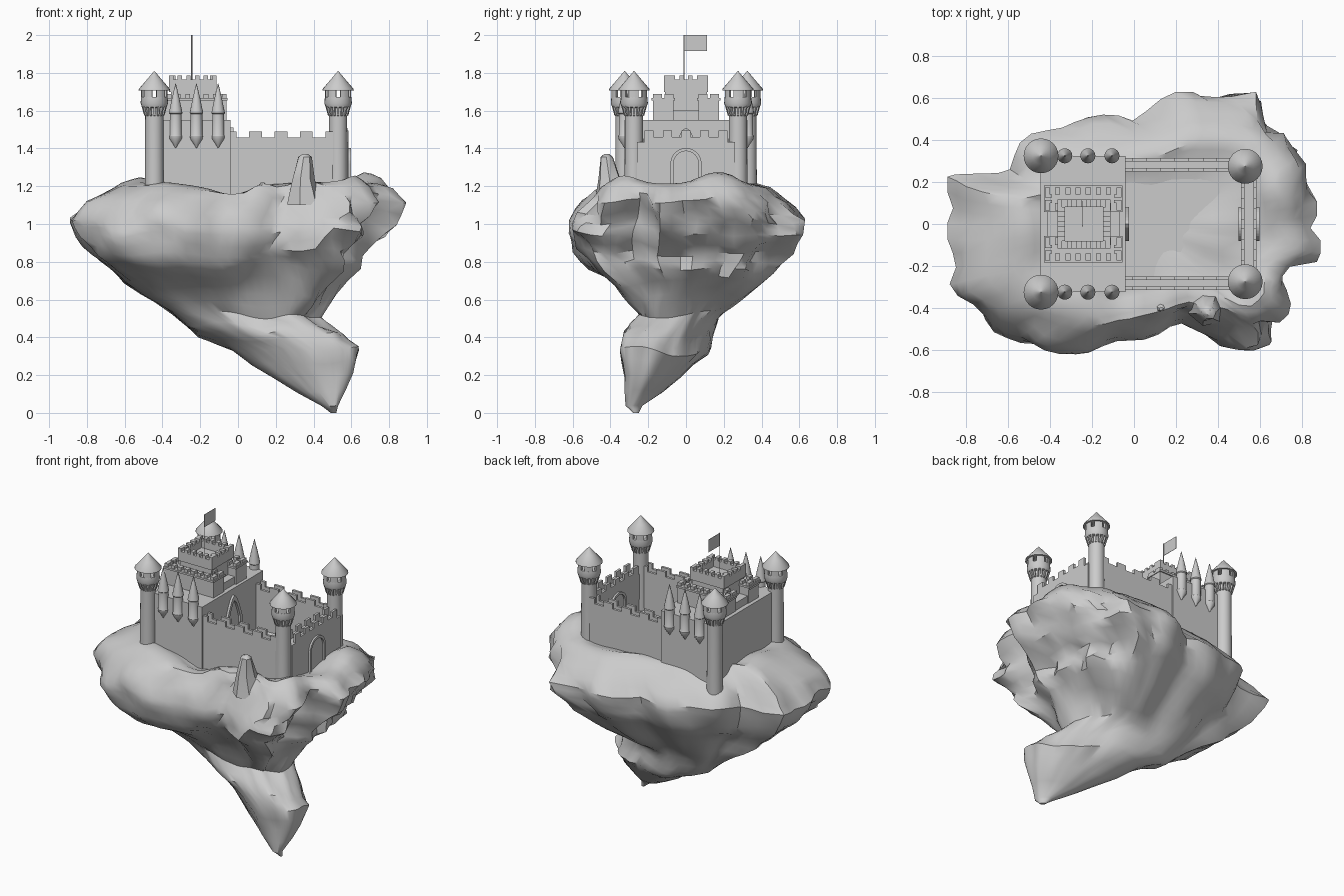
import bpy, bmesh
from math import sin, cos, pi, exp, hypot, atan2, radians
from mathutils import Vector, noise

if "Cube" in bpy.data.objects:
    bpy.data.objects.remove(bpy.data.objects["Cube"])


def finish(name, bm, smooth=None):
    bmesh.ops.recalc_face_normals(bm, faces=bm.faces)
    me = bpy.data.meshes.new(name)
    bm.to_mesh(me)
    bm.free()
    ob = bpy.data.objects.new(name, me)
    bpy.context.collection.objects.link(ob)
    if smooth:
        bpy.ops.object.select_all(action='DESELECT')
        ob.select_set(True)
        bpy.context.view_layer.objects.active = ob
        bpy.ops.object.shade_smooth_by_angle(angle=smooth)
    return ob


def prism(bm, pts, vec):
    a = [bm.verts.new(p) for p in pts]
    b = [bm.verts.new(Vector(p) + Vector(vec)) for p in pts]
    bm.faces.new(a)
    bm.faces.new(b[::-1])
    for i in range(len(a)):
        j = (i + 1) % len(a)
        bm.faces.new((a[i], a[j], b[j], b[i]))


def box(bm, x0, x1, y0, y1, z0, z1):
    prism(bm, [(x0, y0, z0), (x1, y0, z0), (x1, y1, z0), (x0, y1, z0)], (0, 0, z1 - z0))


def lathe(bm, prof, cx, cy, seg=24):
    rings = [[bm.verts.new((cx + r * cos(2 * pi * i / seg), cy + r * sin(2 * pi * i / seg), z))
              for i in range(seg)] for r, z in prof]
    for a, b in zip(rings, rings[1:]):
        for i in range(seg):
            j = (i + 1) % seg
            bm.faces.new((a[i], a[j], b[j], b[i]))
    bm.faces.new(rings[0][::-1])
    bm.faces.new(rings[-1])


def crenels(bm, x0, x1, y0, y1, z0, z1, z2, n):
    """Parapet strip z0..z1 carrying n merlons up to z2 along its longer side."""
    box(bm, x0, x1, y0, y1, z0, z1)
    for i in range(n):
        a, b = 2 * i / (2 * n - 1), (2 * i + 1) / (2 * n - 1)
        if x1 - x0 > y1 - y0:
            box(bm, x0 + (x1 - x0) * a, x0 + (x1 - x0) * b, y0, y1, z1, z2)
        else:
            box(bm, x0, x1, y0 + (y1 - y0) * a, y0 + (y1 - y0) * b, z1, z2)


def crenel_ring(bm, x0, x1, y0, y1, z, t, nx, ny):
    for y in (y0, y1 - t):
        crenels(bm, x0, x1, y, y + t, *z, nx)
    for x in (x0, x1 - t):
        crenels(bm, x, x + t, y0 + t, y1 - t, *z, ny)


def arch(w, spring, top, base, pointed=False, n=8):
    pts = [(w, base)]
    for i in range(2 * n + 1):
        a = pi * i / (2 * n)
        h = 1 - abs(cos(a)) ** 1.6 if pointed else sin(a)
        pts.append((w * cos(a), spring + (top - spring) * h))
    return pts + [(-w, base)]


def arch_frame(bm, x, dx, outer, inner):
    for i in range(len(outer) - 1):
        q = [outer[i], outer[i + 1], inner[i + 1], inner[i]]
        prism(bm, [(x, y, z) for y, z in q], (dx, 0, 0))


# Floating rock: craggy loft of the plan outline through measured rings
outline = [(-.89, .22), (-.6, .28), (-.55, .38), (-.4, .47), (0, .53), (.26, .64), (.45, .63),
           (.58, .6), (.7, .47), (.79, .41), (.82, .15), (.81, .05), (.88, -.12), (.72, -.27),
           (.74, -.5), (.58, -.58), (.4, -.49), (.2, -.47), (0, -.53), (-.32, -.62),
           (-.66, -.5), (-.86, -.3), (-.85, .05)]
rows = [(0, .49, .52, -.28, -.25), (.04, .44, .53, -.32, -.23), (.2, .18, .61, -.33, -.02),
        (.32, -.03, .64, -.35, .12), (.42, -.21, .56, -.33, .15), (.52, -.36, .44, -.26, .2),
        (.62, -.52, .52, -.34, .32), (.76, -.7, .65, -.52, .48), (.85, -.79, .66, -.61, .57),
        (.95, -.86, .8, -.64, .62), (1.02, -.89, .84, -.62, .63), (1.12, -.8, .89, -.55, .53),
        (1.19, -.65, .82, -.49, .45), (1.21, -.55, .74, -.42, .39), (1.19, -.45, .6, -.34, .32),
        (1.17, -.25, .4, -.2, .2), (1.15, -.02, .1, -.04, .04)]
bumps = [(.68, .18, .06, .14), (-.46, 0, .04, .2), (-.03, -.36, -.06, .12), (.35, -.43, .05, .09),
         (.13, -.43, .04, .06), (.62, -.33, .04, .09), (.42, -.05, .03, .12)]
N = 72
steps = [hypot(b[0] - a[0], b[1] - a[1]) for a, b in zip(outline, outline[1:] + outline[:1])]
plan = []
for k in range(N):
    d, i = sum(steps) * k / N, 0
    while d > steps[i]:
        d -= steps[i]
        i += 1
    p = Vector(outline[i]).lerp(Vector(outline[(i + 1) % len(outline)]), d / steps[i])
    plan.append(((p.x + .89) / 1.77, (p.y + .62) / 1.26))
rings = []
for a, b in zip(rows, rows[1:]):
    rings += [a, tuple((s + t) / 2 for s, t in zip(a, b))]
rings.append(rows[-1])
bm = bmesh.new()
loops = []
for m, (z, x0, x1, y0, y1) in enumerate(rings):
    loop = []
    slant = max(0, min(1, (.68 - z) / .3))      # the lower tongue is a diagonal ellipse
    for u, v in plan:
        t = atan2(v - .5, u - .5)
        u += (.5 + .5 * cos(t) - u) * slant
        v += (.5 + .5 * cos(t - radians(118)) - v) * slant
        p = Vector((x0 + (x1 - x0) * u, y0 + (y1 - y0) * v, z))
        c = Vector(((x0 + x1) / 2, (y0 + y1) / 2, z))
        crag = noise.voronoi(Vector((p.x * 4, p.y * 4, p.z * 2.5)))[0][0]
        fine = noise.voronoi(Vector((p.x * 9, p.y * 9, p.z * 5)))[0][0]
        if m > 1:
            rough = (.5 - fine) * (.16 if p.x > .2 else .06) * (1 if z < 1.14 else .4)
            p += (p - c) * ((.17 if z < 1.14 else .06) * (.55 - crag) + rough)
            p.x = min(max(p.x, x0), x1)
            p.y = min(max(p.y, y0), y1)
            p.z += .05 * noise.noise(p * 4) * min(1, z * 3) * (1 if z < 1.1 else .4)
        if z > 1.1:
            p.z += sum(h * exp(-((p.x - x) ** 2 + (p.y - y) ** 2) / (s * s)) for x, y, h, s in bumps)
        loop.append(bm.verts.new(p))
    loops.append(loop)
for a, b in zip(loops, loops[1:]):
    for i in range(N):
        j = (i + 1) % N
        bm.faces.new((a[i], a[j], b[j], b[i]))
bm.faces.new(loops[0])
bm.faces.new(loops[-1])
finish("floating_rock", bm, .7)

# Rock spires rising out of the front rim, leaning inward at the foot
bm = bmesh.new()
for x, y, r, z0, z1 in [(.35, -.42, .1, 1.1, 1.37), (.13, -.40, .06, 1.08, 1.22)]:
    old = set(bm.verts)
    lathe(bm, [(r, z0), (r * .6, z0 + (z1 - z0) * .5), (r * .35, z1 - .015), (r * .15, z1)], x, y, 7)
    for v in set(bm.verts) - old:
        v.co.y += (z1 - v.co.z) * .12
        v.co.xy += noise.noise_vector(v.co * 9).xy * .015
finish("rock_spires", bm, .7)

# Keep block and courtyard floor
bm = bmesh.new()
box(bm, -.445, -.04, -.325, .325, 1.08, 1.55)
finish("keep_block", bm)
bm = bmesh.new()
box(bm, -.05, .53, -.27, .27, 1.1, 1.175)
finish("courtyard_floor", bm)

# Curtain walls with a parapet on both edges
for s, name in ((1, "back_wall"), (-1, "front_wall")):
    bm = bmesh.new()
    ya, yb = sorted((s * .25, s * .315))
    box(bm, -.045, .53, ya, yb, 1.05, 1.435)
    for y in (ya, yb - .016):
        crenels(bm, -.075, .53, y, y + .016, 1.435, 1.457, 1.49, 5)
    finish(name, bm)
bm = bmesh.new()
box(bm, .51, .585, -.26, .26, 1.05, 1.435)
for x in (.51, .569):
    crenels(bm, x, x + .016, -.22, .22, 1.435, 1.46, 1.495, 5)
finish("gate_wall", bm)

# Gate arches on both wall faces, pointed keep doorway
bm = bmesh.new()
for x, dx in ((.58, .017), (.515, -.017)):
    arch_frame(bm, x, dx, arch(.082, 1.32, 1.402, 1.1), arch(.066, 1.32, 1.386, 1.1))
finish("gate_arches", bm)
bm = bmesh.new()
arch_frame(bm, -.045, .02, arch(.082, 1.35, 1.51, 1.15, True), arch(.06, 1.35, 1.475, 1.15, True))
finish("keep_doorway", bm)

# Upper keep: two side bastions and the central tower
bm = bmesh.new()
box(bm, -.415, -.07, -.165, .165, 1.55, 1.6)
for s in (1, -1):
    ya, yb = sorted((s * .065, s * .175))
    box(bm, -.42, -.06, ya, yb, 1.55, 1.64)
    box(bm, -.43, -.055, ya - .008, yb + .008, 1.655, 1.668)
    crenel_ring(bm, -.425, -.06, ya, yb, (1.64, 1.668, 1.688), .035, 8, 2)
finish("side_bastions", bm)
bm = bmesh.new()
box(bm, -.355, -.12, -.11, .11, 1.55, 1.72)
crenel_ring(bm, -.365, -.113, -.117, .117, (1.70, 1.765, 1.785), .035, 6, 4)
finish("central_tower", bm)

# Flag on its pole, flying toward the back
bm = bmesh.new()
lathe(bm, [(.003, 1.7), (.003, 2.0)], -.245, -.01, 8)
finish("flag_pole", bm)
bm = bmesh.new()
box(bm, -.246, -.244, -.01, .11, 1.915, 2.0)
finish("flag", bm)

# Corner towers: shaft, corbels, windowed drum, conical roof
for cx, cy in ((-.443, .325), (-.443, -.325), (.53, .275), (.53, -.275)):
    bm = bmesh.new()
    lathe(bm, [(.051, 1.02), (.048, 1.58), (.05, 1.615), (.066, 1.62), (.073, 1.64), (.07, 1.672)], cx, cy)
    for i in range(16):
        t = 2 * pi * i / 16
        d, e = Vector((cos(t), sin(t), 0)), Vector((-sin(t), cos(t), 0)) * .005
        c = Vector((cx, cy, 0))
        prism(bm, [c + d * r - e + Vector((0, 0, z)) for r, z in
                   ((.045, 1.57), (.054, 1.575), (.068, 1.625), (.045, 1.625))], e * 2)
    for i in range(6):
        arc = [pi / 3 * i + pi / 12 * k - pi / 9 for k in (0, .9, 1.8, 2.7)]
        ring = [(cx + r * cos(t), cy + r * sin(t), 1.665) for r, ts in ((.07, arc), (.057, arc[::-1])) for t in ts]
        prism(bm, ring, (0, 0, .05))
    lathe(bm, [(.083, 1.708), (.082, 1.715), (.04, 1.764), (.001, 1.81)], cx, cy)
    finish("corner_tower", bm, .6)

# Hanging turrets along both sides of the keep
for s in (1, -1):
    for cx in (-.33, -.22, -.105):
        bm = bmesh.new()
        lathe(bm, [(.002, 1.402), (.012, 1.42), (.032, 1.45), (.034, 1.465), (.031, 1.47),
                   (.031, 1.582), (.036, 1.587), (.02, 1.665), (.001, 1.745)], cx, s * .325, 16)
        finish("hanging_turret", bm, .6)
